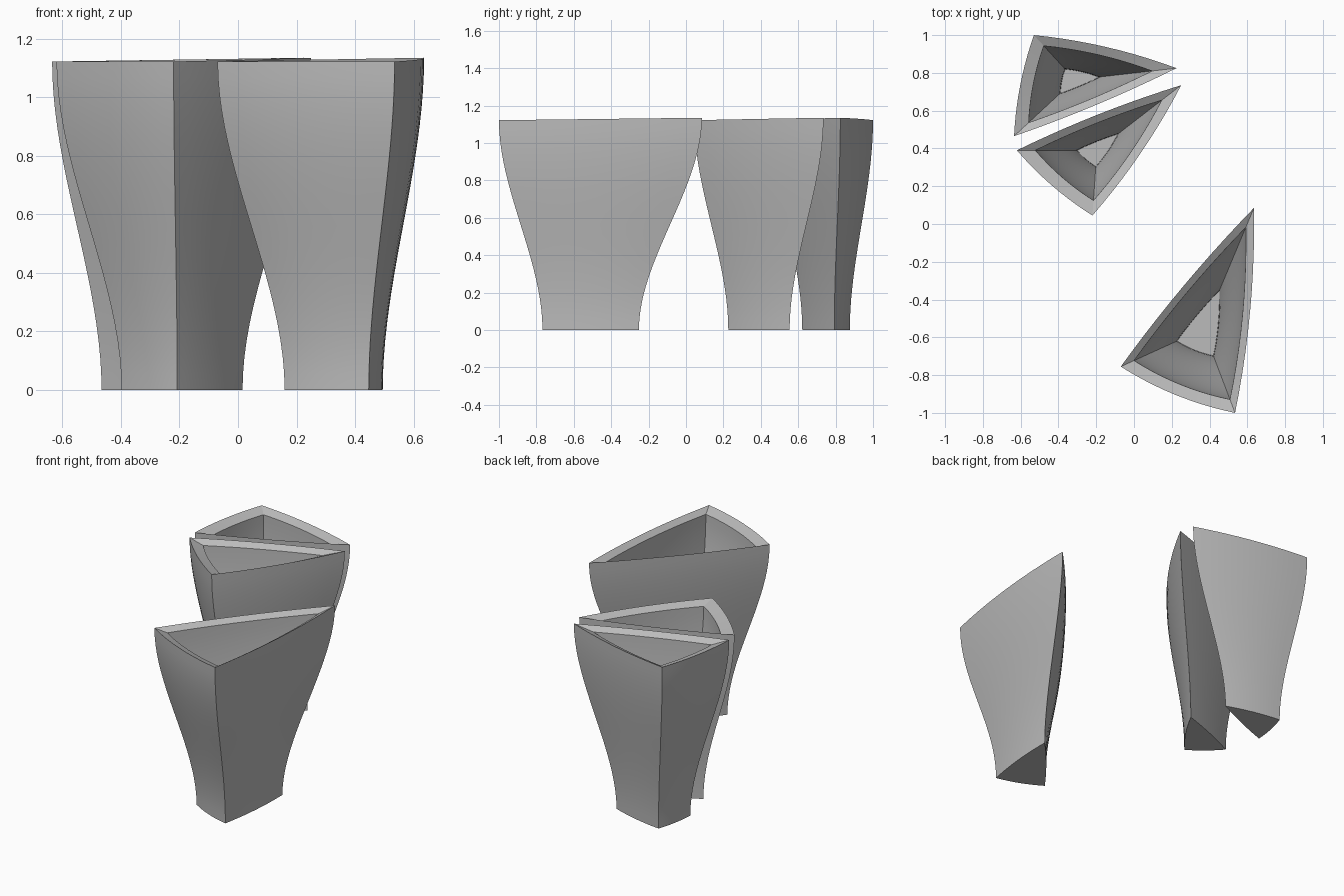
import bpy, bmesh, math
from mathutils import Vector

cube = bpy.data.objects.get("Cube")
if cube:
    bpy.data.objects.remove(cube)

grey = bpy.data.materials.new("plain_grey")
grey.use_nodes = True
colour = (0.5, 0.5, 0.5, 1)
grey.diffuse_color = colour
grey.node_tree.nodes["Principled BSDF"].inputs["Base Color"].default_value = colour

HEIGHT, FOOT = 1.122, 0.475    # lower rim height, foot size relative to the rim
TIP_RISE = 0.013               # the sharp tip stands slightly higher
RIM_DROP, FLOOR = 0.025, 0.04  # inward slope of the rim, floor thickness
SIDE_STEPS, LEVELS = 10, 20


def flare(z):
    """S-shaped growth from the foot to the rim."""
    t = z / HEIGHT
    return FOOT + (1 - FOOT) * t * t * (3 - 2 * t)


def outline(corners, bulges):
    """Triangle with bowed sides; returns offsets from its centre and tip weights."""
    centre = sum(corners, Vector((0, 0))) / 3
    points = []
    for i, bulge in enumerate(bulges):
        a, b = corners[i], corners[(i + 1) % 3]
        side = b - a
        outward = Vector((side.y, -side.x)).normalized()
        for k in range(SIDE_STEPS):
            t = k / SIDE_STEPS
            p = a.lerp(b, t) + outward * bulge * 4 * t * (1 - t)
            weight = (0, t, 1 - t)[i]   # the last corner is the tip
            points.append((p - centre, weight))
    return centre, points


def planter(name, corners, bulges, wall):
    centre, points = outline([Vector(c) for c in corners], bulges)
    # Outer wall upwards, then over the rim and down the inside
    levels = [HEIGHT * i / LEVELS for i in range(LEVELS + 1)]
    top = HEIGHT - RIM_DROP
    rings = [(flare(z), z) for z in levels]
    for i in range(LEVELS + 1):
        z = top + (FLOOR - top) * i / LEVELS
        rings.append((flare(z) - wall, z))

    bm = bmesh.new()
    loops = []
    for scale, z in rings:
        loops.append([bm.verts.new((centre.x + p.x * scale, centre.y + p.y * scale,
                                    z + TIP_RISE * w * z / HEIGHT)) for p, w in points])
    n = len(points)
    for low, high in zip(loops, loops[1:]):
        for i in range(n):
            j = (i + 1) % n
            bm.faces.new((low[i], low[j], high[j], high[i]))
    bm.faces.new(loops[0][::-1])   # underside
    bm.faces.new(loops[-1])        # inner floor
    bmesh.ops.recalc_face_normals(bm, faces=bm.faces)

    mesh = bpy.data.meshes.new(name)
    bm.to_mesh(mesh)
    bm.free()
    mesh.materials.append(grey)
    obj = bpy.data.objects.new(name, mesh)
    bpy.context.collection.objects.link(obj)
    bpy.ops.object.select_all(action='DESELECT')
    obj.select_set(True)
    bpy.context.view_layer.objects.active = obj
    bpy.ops.object.shade_smooth_by_angle(angle=math.radians(25))


# Corners run counter-clockwise and end with the sharp tip
planter("front_planter", [(-0.07, -0.755), (0.535, -1.0), (0.635, 0.085)],
        (0.03, 0.03, 0.02), 0.16)
planter("middle_planter", [(-0.62, 0.39), (-0.22, 0.045), (0.25, 0.735)],
        (0.02, 0.025, 0.018), 0.23)
planter("back_planter", [(-0.53, 1.0), (-0.635, 0.465), (0.225, 0.825)],
        (0.02, 0.015, 0.025), 0.24)
